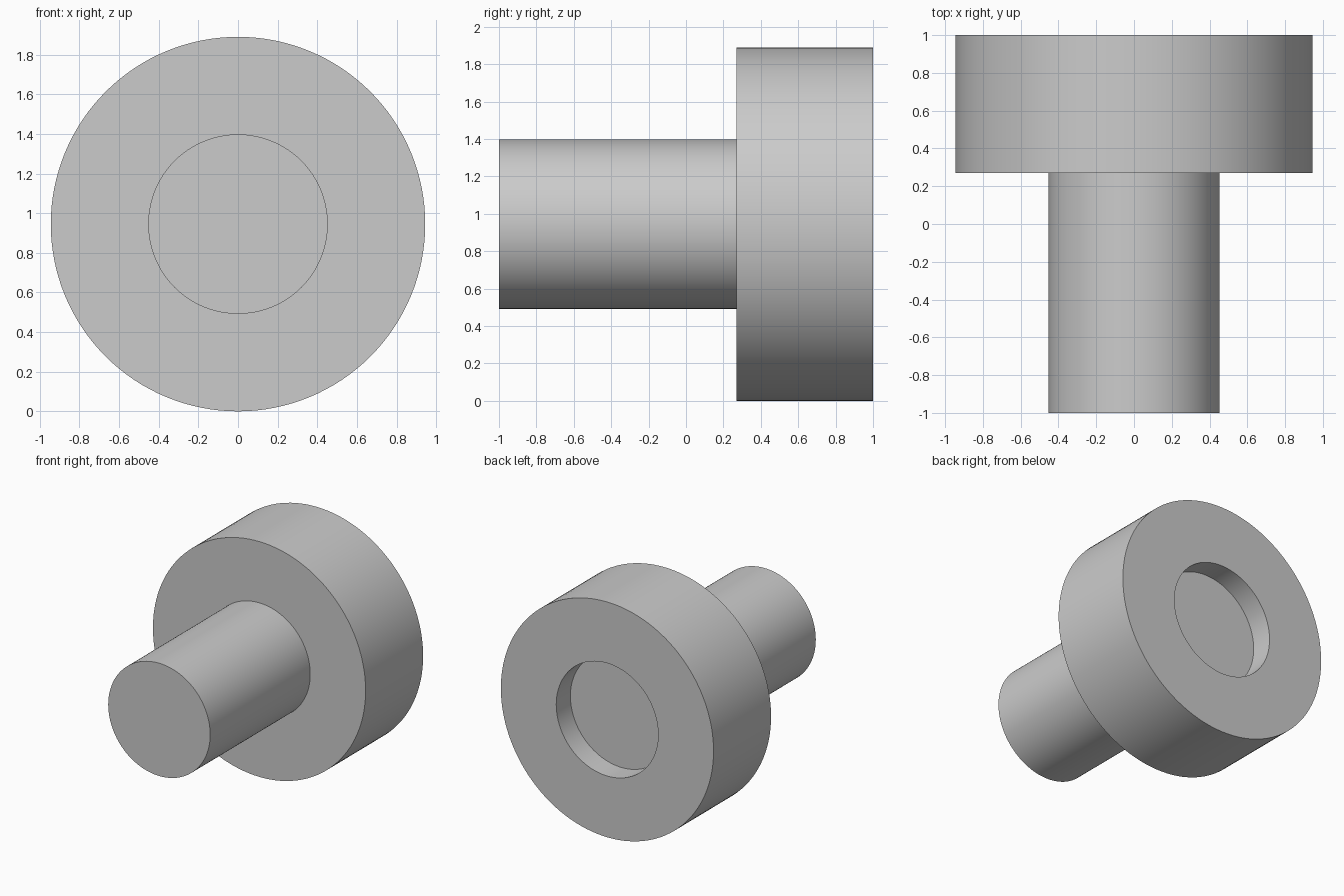
import bpy
import bmesh
from math import radians
from mathutils import Vector

cube = bpy.data.objects.get("Cube")
if cube:
    bpy.data.objects.remove(cube, do_unlink=True)

HEAD_R, PIN_R = 0.945, 0.453
FRONT, SHOULDER, FLOOR, BACK = -1.0, 0.27, 0.82, 1.0
SEGMENTS = 128

grey = bpy.data.materials.new("plain grey")
grey.use_nodes = True
grey.diffuse_color = (0.6, 0.6, 0.6, 1)
grey.node_tree.nodes["Principled BSDF"].inputs["Base Color"].default_value = (0.6, 0.6, 0.6, 1)


def lathe(name, profile):
    """Spin a (radius, y) profile around the horizontal axis of the part."""
    bm = bmesh.new()
    verts = [bm.verts.new((r, y, 0)) for r, y in profile]
    edges = [bm.edges.new(pair) for pair in zip(verts, verts[1:])]
    bmesh.ops.spin(bm, geom=verts + edges, cent=(0, 0, 0), axis=Vector((0, 1, 0)),
                   angle=radians(360), steps=SEGMENTS, use_merge=True)
    bmesh.ops.remove_doubles(bm, verts=bm.verts, dist=1e-5)
    bmesh.ops.recalc_face_normals(bm, faces=bm.faces)
    mesh = bpy.data.meshes.new(name)
    bm.to_mesh(mesh)
    bm.free()
    obj = bpy.data.objects.new(name, mesh)
    bpy.context.collection.objects.link(obj)
    obj.location.z = HEAD_R
    mesh.materials.append(grey)
    bpy.ops.object.select_all(action="DESELECT")
    obj.select_set(True)
    bpy.context.view_layer.objects.active = obj
    bpy.ops.object.shade_smooth_by_angle(angle=radians(30))
    return obj


# Pin, shoulder, wide head and the round recess in its back
lathe("headed_pin", [
    (0, FRONT), (PIN_R, FRONT), (PIN_R, SHOULDER),
    (HEAD_R, SHOULDER), (HEAD_R, BACK),
    (PIN_R, BACK), (PIN_R, FLOOR), (0, FLOOR),
])
